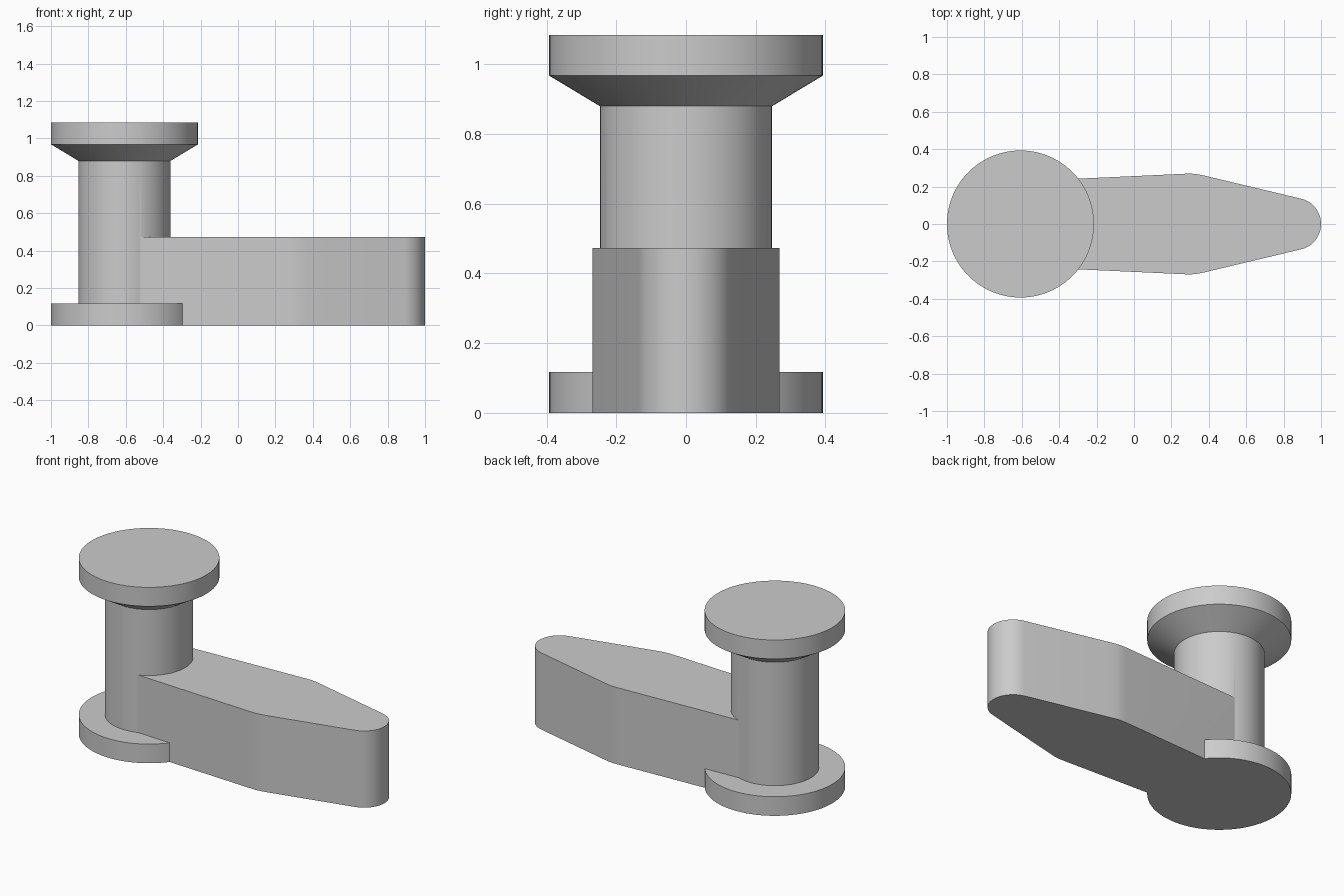
import bpy, bmesh, math

cube = bpy.data.objects.get("Cube")
if cube:
    bpy.data.objects.remove(cube, do_unlink=True)

grey = bpy.data.materials.new("plain grey")
grey.use_nodes = True
colour = (0.6, 0.6, 0.6, 1)
grey.diffuse_color = colour
grey.node_tree.nodes["Principled BSDF"].inputs["Base Color"].default_value = colour

AXIS_X = -0.607
SIDES = 96


def make_object(name, bm):
    bmesh.ops.recalc_face_normals(bm, faces=bm.faces[:])
    mesh = bpy.data.meshes.new(name)
    bm.to_mesh(mesh)
    bm.free()
    mesh.materials.append(grey)
    obj = bpy.data.objects.new(name, mesh)
    bpy.context.collection.objects.link(obj)
    return obj


def lathe(name, profile):
    """Closed solid of revolution from (radius, height) points."""
    bm = bmesh.new()
    rings = []
    for r, z in profile:
        rings.append([bm.verts.new((AXIS_X + r * math.cos(a), r * math.sin(a), z))
                      for a in (math.tau * i / SIDES for i in range(SIDES))])
    for low, high in zip(rings, rings[1:]):
        for i in range(SIDES):
            j = (i + 1) % SIDES
            bm.faces.new((low[i], low[j], high[j], high[i]))
    bm.faces.new(rings[0])
    bm.faces.new(rings[-1])
    return make_object(name, bm)


def prism(name, outline, height):
    """Flat outline pulled up from the ground."""
    bm = bmesh.new()
    base = bm.faces.new([bm.verts.new((x, y, 0)) for x, y in outline])
    top = bmesh.ops.extrude_face_region(bm, geom=[base], use_keep_orig=True)
    verts = [v for v in top["geom"] if isinstance(v, bmesh.types.BMVert)]
    bmesh.ops.translate(bm, verts=verts, vec=(0, 0, height))
    return make_object(name, bm)


# Spindle: base flange, column, flared round head
spindle = lathe("spindle_with_arm", [
    (0.393, 0), (0.393, 0.118), (0.247, 0.118),
    (0.247, 0.88), (0.393, 0.968), (0.393, 1.085)])

# Arm: widens slightly, tapers, ends in a round nose
NOSE_R = 0.139
start = math.radians(76.7)
side = [(AXIS_X, 0.228), (-0.52, 0.232), (0.28, 0.269),
        (0.31, 0.269), (0.34, 0.266), (0.37, 0.26)]
nose = [(1 - NOSE_R + NOSE_R * math.cos(a), NOSE_R * math.sin(a))
        for a in (start * (1 - i / 12) for i in range(25))]
outline = side + nose + [(x, -y) for x, y in reversed(side)]
arm = prism("arm", outline, 0.473)

# Join the two into one solid
union = spindle.modifiers.new("join arm", "BOOLEAN")
union.operation = "UNION"
union.solver = "EXACT"
union.object = arm
bpy.context.view_layer.objects.active = spindle
bpy.ops.object.modifier_apply(modifier=union.name)
bpy.data.objects.remove(arm, do_unlink=True)

# Smooth round walls, keep rims sharp
bpy.ops.object.select_all(action="DESELECT")
spindle.select_set(True)
bpy.ops.object.shade_smooth_by_angle(angle=math.radians(25))
